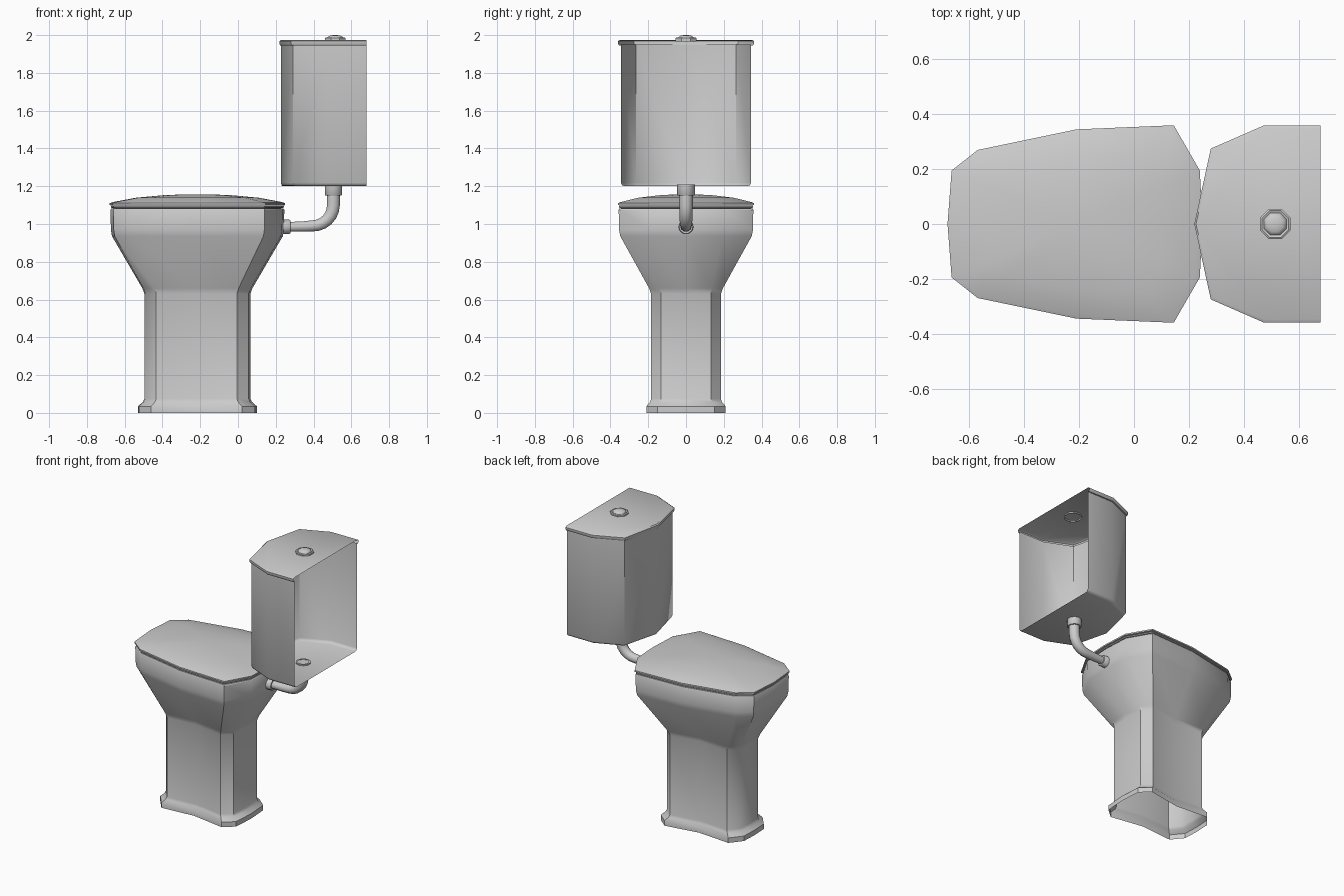
import bpy, bmesh
from math import sin, cos, pi, radians

if "Cube" in bpy.data.objects:
    bpy.data.objects.remove(bpy.data.objects["Cube"])


def loft(name, rings, closed=True, cap_first=False, cap_last=False, angle=35):
    """Skin a list of equal-length point rings into one surface."""
    bm = bmesh.new()
    vs = [[bm.verts.new(p) for p in ring] for ring in rings]
    n = len(rings[0])
    for a, b in zip(vs, vs[1:]):
        for i in range(n if closed else n - 1):
            j = (i + 1) % n
            bm.faces.new((a[i], a[j], b[j], b[i]))
    if cap_first:
        bm.faces.new(vs[0][::-1])
    if cap_last:
        bm.faces.new(vs[-1])
    bmesh.ops.recalc_face_normals(bm, faces=bm.faces)
    me = bpy.data.meshes.new(name)
    bm.to_mesh(me)
    bm.free()
    ob = bpy.data.objects.new(name, me)
    bpy.context.collection.objects.link(ob)
    bpy.ops.object.select_all(action='DESELECT')
    ob.select_set(True)
    bpy.context.view_layer.objects.active = ob
    bpy.ops.object.shade_smooth_by_angle(angle=radians(angle))
    return ob


def mirror_loop(half):
    """Half outline whose first and last points lie on y = 0."""
    return half + [(x, -y) for x, y in half[-2:0:-1]]


def ring(outline, z, s=1.0, cx=-0.215):
    return [(cx + (x - cx) * s, y * s, z) for x, y in outline]


def mix(a, b, t):
    return [(p[0] + (q[0] - p[0]) * t, p[1] + (q[1] - p[1]) * t) for p, q in zip(a, b)]


def disc(cx, z, r, n=8):
    return [(cx + r * cos(2 * pi * (i + .5) / n), r * sin(2 * pi * (i + .5) / n), z) for i in range(n)]


# Outlines seen from above: bowl rim and waisted foot
rim = mirror_loop([(-.68, 0), (-.665, .195), (-.57, .27), (-.21, .345),
                   (.145, .36), (.24, .195), (.25, 0)])
foot = mirror_loop([(-.53, 0), (-.525, .11), (-.46, .19), (-.22, .17),
                    (.02, .21), (.09, .15), (.10, 0)])
neck = [(-.215 + (x + .215) * .89, y * .88) for x, y in foot]

# Bowl and pedestal, open underneath
loft("bowl", [ring(foot, 0), ring(foot, .035), ring(neck, .058, 1.03), ring(neck, .075),
              ring(neck, .63), ring(mix(neck, rim, .06), .66), ring(mix(neck, rim, .93), .935),
              ring(rim, .97, .985), ring(rim, 1.075, .99), ring(rim, 1.082, .98),
              ring(rim, 1.082, .75)])

# Thin seat and domed lid
loft("seat", [ring(rim, 1.083, .95), ring(rim, 1.087, .985), ring(rim, 1.094, .985),
              ring(rim, 1.096, .96)], cap_first=True, cap_last=True)
loft("seat_lid", [ring(rim, 1.098, .97), ring(rim, 1.100, 1), ring(rim, 1.110, 1),
                  ring(rim, 1.116, .965), ring(rim, 1.139, .70), ring(rim, 1.152, .40),
                  ring(rim, 1.157, .15)], cap_first=True, cap_last=True, angle=40)


def cistern_path(d, z):
    """Cistern outline, shrunk by d, open at the wall side."""
    half = [(.68, .36 - d), (.475 + d * .2, .36 - d), (.28 + d * .7, .275 - d * .7), (.22 + d * .5, 0)]
    return [(x, y, z) for x, y in half + [(x, -y) for x, y in half[-2::-1]]]


# Cistern shell and cover
loft("cistern", [cistern_path(.035, 1.2), cistern_path(.022, 1.205), cistern_path(.015, 1.218),
                 cistern_path(.015, 1.95)], closed=False, cap_first=True, angle=50)
loft("cistern_cover", [cistern_path(.015, 1.945), cistern_path(.006, 1.945), cistern_path(0, 1.955),
                       cistern_path(0, 1.968), cistern_path(.012, 1.975)], closed=False, cap_last=True)

# Flush button
loft("button_collar", [disc(.515, 1.965, .06), disc(.515, 1.984, .06), disc(.515, 1.988, .053),
                       disc(.515, 1.984, .044)])
loft("button", [disc(.515, 1.98, .045), disc(.515, 1.99, .043), disc(.515, 1.997, .03),
                disc(.515, 2.0, .012)], cap_last=True, angle=60)

# Flush pipe with a collar at each end: x, z, heading, radius
path = [(.20, .985, 0, .04), (.272, .985, 0, .04), (.277, .985, 0, .036), (.277, .985, 0, .027),
        (.35, .987, 0, .029)]
for i in range(7):
    a = pi / 2 * i / 6
    path.append((.395 + .11 * sin(a), 1.10 - .11 * cos(a), a, .031 + .005 * i / 6))
up = pi / 2
path += [(.505, 1.15, up, .036), (.505, 1.15, up, .044), (.505, 1.155, up, .048),
         (.505, 1.208, up, .048), (.505, 1.208, up, .036)]
N = 10
loft("flush_pipe", [[(x - sin(h) * r * sin(2 * pi * i / N), r * cos(2 * pi * i / N),
                      z + cos(h) * r * sin(2 * pi * i / N)) for i in range(N)]
                    for x, z, h, r in path], angle=45)
